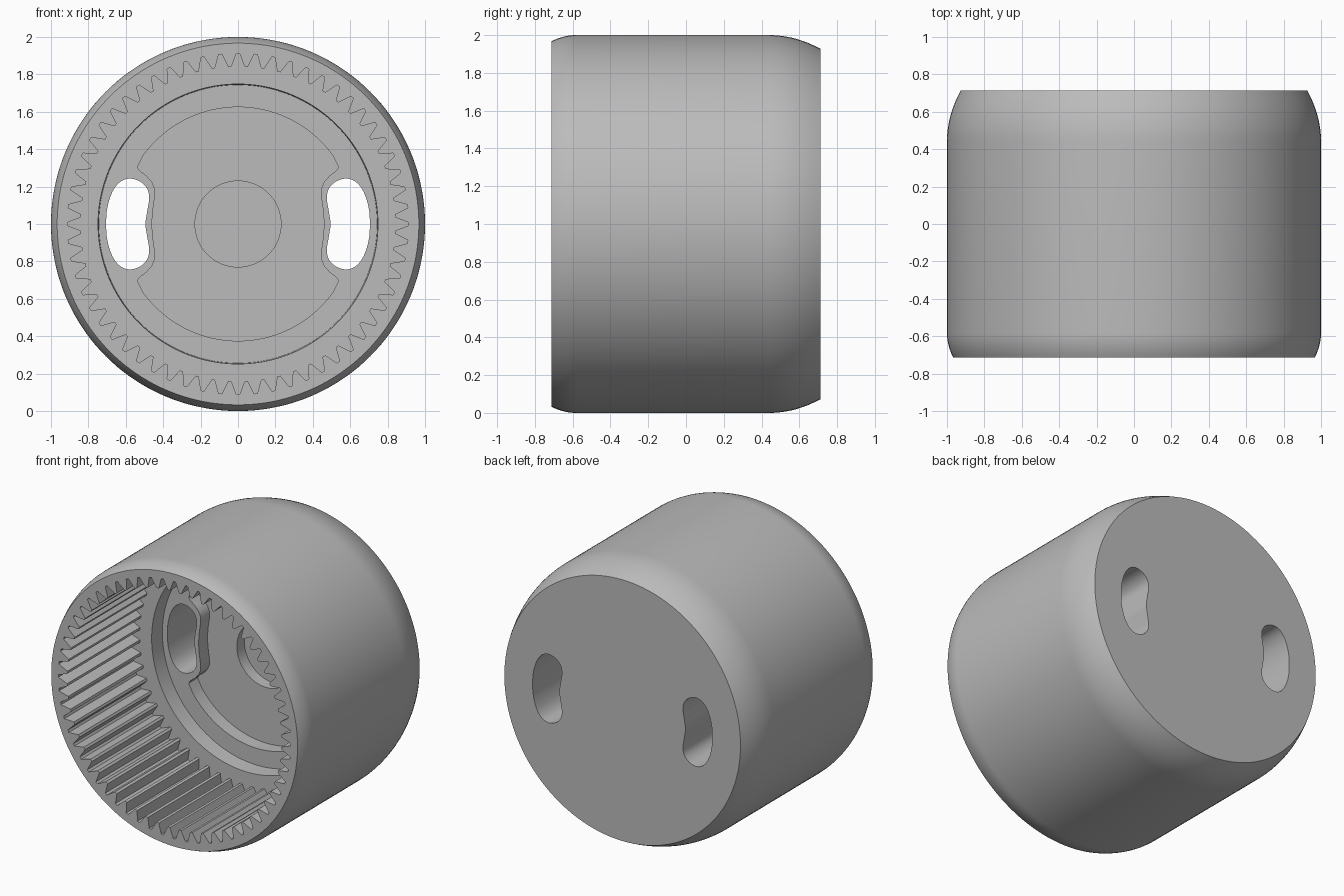
import bpy, bmesh, math
from mathutils import Vector

cube = bpy.data.objects.get("Cube")
if cube:
    bpy.data.objects.remove(cube, do_unlink=True)

FRONT, BACK = -0.713, 0.713
TEETH_END, RING_Y, FLOOR_Y, HUB_Y = 0.10, 0.215, 0.315, 0.40

grey = bpy.data.materials.new("grey")
grey.use_nodes = True
grey.diffuse_color = (0.5, 0.5, 0.5, 1)
grey.node_tree.nodes["Principled BSDF"].inputs["Base Color"].default_value = (0.5, 0.5, 0.5, 1)


def circle(r, n=144):
    return [(r * math.cos(2 * math.pi * i / n), r * math.sin(2 * math.pi * i / n)) for i in range(n)]


def loft(name, rings):
    """Solid through matching (outline, y) rings, closed at both ends."""
    bm = bmesh.new()
    loops = [[bm.verts.new((x, y, z + 1)) for x, z in outline] for outline, y in rings]
    n = len(loops[0])
    for a, b in zip(loops, loops[1:]):
        for i in range(n):
            j = (i + 1) % n
            bm.faces.new((a[i], a[j], b[j], b[i]))
    bm.faces.new(loops[0])
    bm.faces.new(loops[-1])
    bmesh.ops.recalc_face_normals(bm, faces=bm.faces)
    mesh = bpy.data.meshes.new(name)
    bm.to_mesh(mesh)
    bm.free()
    mesh.materials.append(grey)
    obj = bpy.data.objects.new(name, mesh)
    bpy.context.collection.objects.link(obj)
    return obj


def prism(name, outline, y0, y1):
    return loft(name, [(outline, y0), (outline, y1)])


def smooth(points, steps=5):
    """Closed Catmull-Rom curve through the points."""
    out, n = [], len(points)
    for i in range(n):
        p0, p1, p2, p3 = (Vector(points[(i + k) % n]) for k in (-1, 0, 1, 2))
        for s in range(steps):
            t = s / steps
            p = 0.5 * (2 * p1 + (p2 - p0) * t + (2 * p0 - 5 * p1 + 4 * p2 - p3) * t * t
                       + (3 * p1 - p0 - 3 * p2 + p3) * t ** 3)
            out.append(tuple(p))
    return out


def mirror_down(half):
    return half + [(x, -z) for x, z in reversed(half[:-1])]


# Drum with a small front rounding and a larger back rounding
steps = [i / 8 for i in range(9)]
rings = [(circle(1 - 0.033 * (1 - t) ** 2), FRONT + 0.13 * t) for t in steps]
rings += [(circle(1 - 0.073 * t ** 2), BACK - 0.27 * (1 - t)) for t in steps]
drum = loft("ring_gear_drum", rings)

# Toothed bore
teeth = 60
gear = []
for i in range(teeth):
    for offset, r in ((-0.40, 0.842), (-0.09, 0.912), (0.09, 0.912), (0.40, 0.842)):
        a = math.pi / 2 + 2 * math.pi * (i + offset) / teeth
        gear.append((r * math.cos(a), r * math.sin(a)))
cutters = [prism("toothed_bore", gear, FRONT - 0.1, TEETH_END)]

# Slightly tapered step behind the teeth
cutters.append(loft("bore_step", [(circle(0.75), TEETH_END - 0.05), (circle(0.744), RING_Y)]))

# Centre pocket, waisted beside the slots
quarter = [(0.625 * math.cos(math.radians(a)), 0.625 * math.sin(math.radians(a))) for a in range(90, 33, -3)]
quarter += [(0.538, 0.305), (0.525, 0.285), (0.49, 0.258), (0.46, 0.225), (0.445, 0.19),
            (0.443, 0.155), (0.45, 0.11), (0.457, 0.06), (0.46, 0)]
right = mirror_down(quarter)
pocket = right + [(-x, z) for x, z in reversed(right[1:-1])]
cutters.append(prism("centre_pocket", pocket, RING_Y - 0.06, FLOOR_Y))

# Round hub recess
cutters.append(prism("hub_recess", circle(0.23, 72), FLOOR_Y - 0.06, HUB_Y))

# Kidney-shaped through slots
half_slot = [(0.705, 0), (0.698, 0.09), (0.67, 0.175), (0.63, 0.225), (0.58, 0.243),
             (0.525, 0.228), (0.487, 0.19), (0.475, 0.14), (0.485, 0.07), (0.495, 0)]
slot = smooth(mirror_down(half_slot)[:-1])
for side, name in ((1, "left_slot"), (-1, "right_slot")):
    cutters.append(prism(name, [(side * x, z) for x, z in slot], TEETH_END, BACK + 0.1))

# Cut every opening out of the drum
bpy.ops.object.select_all(action="DESELECT")
bpy.context.view_layer.objects.active = drum
drum.select_set(True)
for cutter in cutters:
    cutter.hide_render = True
    mod = drum.modifiers.new(cutter.name, "BOOLEAN")
    mod.operation = "DIFFERENCE"
    mod.solver = "EXACT"
    mod.object = cutter
    bpy.ops.object.modifier_apply(modifier=mod.name)
for cutter in cutters:
    bpy.data.objects.remove(cutter, do_unlink=True)
bpy.ops.object.shade_smooth_by_angle(angle=math.radians(28))
